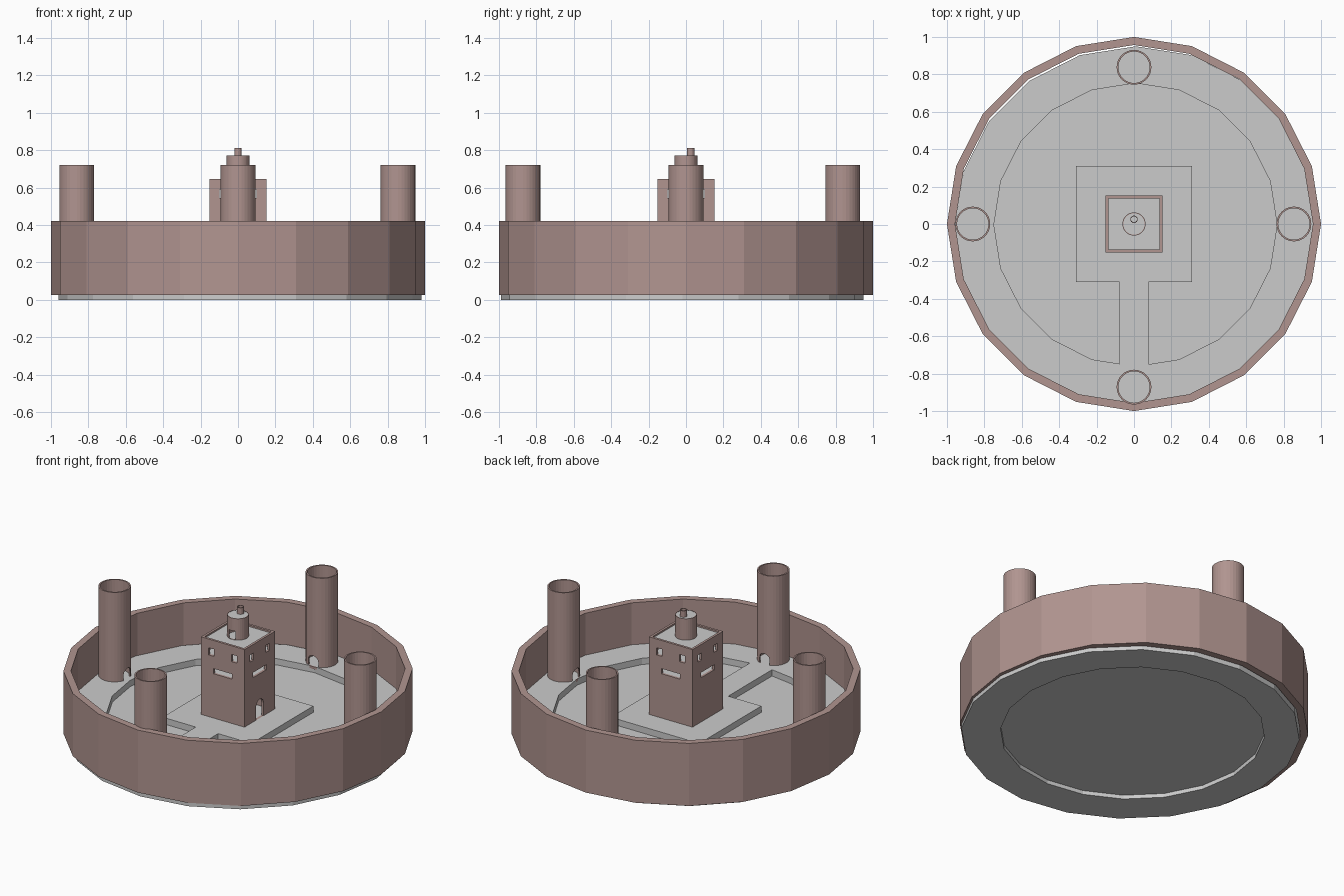
import bpy, bmesh
from math import cos, sin, pi, radians, sqrt
from mathutils import Matrix

if "Cube" in bpy.data.objects:
    bpy.data.objects.remove(bpy.data.objects["Cube"])

stone = bpy.data.materials.new("stone")
stone.diffuse_color = (0.44, 0.30, 0.28, 1)
stone.use_nodes = True
stone.node_tree.nodes["Principled BSDF"].inputs["Base Color"].default_value = stone.diffuse_color


def circle(n, r, cx=0, cy=0, start=0.0):
    return [(cx + r * cos(start + 2 * pi * i / n), cy + r * sin(start + 2 * pi * i / n)) for i in range(n)]


def rect(hx, y0, y1, cx=0):
    return [(cx - hx, y0), (cx + hx, y0), (cx + hx, y1), (cx - hx, y1)]


def solid(name, outer, z0, z1, inner=None, mat=None, matrix=None):
    """Extrude an outline upward; with an inner outline of equal count it becomes a tube."""
    bm = bmesh.new()
    n = len(outer)
    loop = lambda pts, z: [bm.verts.new((x, y, z)) for x, y in pts]
    ob, ot = loop(outer, z0), loop(outer, z1)
    if inner:
        ib, it = loop(inner, z0), loop(inner, z1)
        pairs = [(ob, ot), (ot, it), (it, ib), (ib, ob)]
    else:
        pairs = [(ob, ot)]
        bm.faces.new(ob[::-1])
        bm.faces.new(ot)
    for a, b in pairs:
        for i in range(n):
            j = (i + 1) % n
            bm.faces.new((a[i], a[j], b[j], b[i]))
    bmesh.ops.recalc_face_normals(bm, faces=bm.faces)
    if matrix:
        bm.transform(matrix)
    me = bpy.data.meshes.new(name)
    bm.to_mesh(me)
    bm.free()
    o = bpy.data.objects.new(name, me)
    bpy.context.collection.objects.link(o)
    if mat:
        me.materials.append(mat)
    return o


def cut(obj, outline, depth0, depth1, centre, turn):
    """Cut a hole drawn in the wall plane; turn 0 faces -y, 90 faces +x."""
    m = (Matrix.Translation((*centre, 0)) @ Matrix.Rotation(radians(turn), 4, 'Z')
         @ Matrix.Rotation(pi / 2, 4, 'X'))
    c = solid("cutter", outline, depth0, depth1, matrix=m)
    c.hide_render = True
    mod = obj.modifiers.new("hole", 'BOOLEAN')
    mod.operation, mod.solver, mod.object = 'DIFFERENCE', 'EXACT', c
    bpy.context.view_layer.objects.active = obj
    bpy.ops.object.modifier_apply(modifier=mod.name)
    bpy.data.objects.remove(c)


def arch(half, z0, z1):
    top = [(half * cos(pi * i / 6), z1 - half + half * sin(pi * i / 6)) for i in range(7)]
    return [(-half, z0), (half, z0)] + top


GROUND = 0.155

# ground: outer bank, moat floor, island with causeway
bank_out = circle(20, 0.97, 0.01, -0.02)
moat = circle(20, 0.757, 0.008, -0.004)
solid("outer_bank", bank_out, 0, GROUND, moat)
solid("moat_floor", moat, 0.025, 0.115)
island = [(-0.31, -0.31), (-0.078, -0.31), (-0.078, -0.765), (0.078, -0.765),
          (0.078, -0.31), (0.31, -0.31), (0.31, 0.31), (-0.31, 0.31)]
solid("island", island, 0.11, GROUND)

# curtain wall
solid("outer_wall", circle(20, 1.0), 0.025, 0.42, circle(20, 0.957), stone)

# four hollow towers, doors facing the middle
for label, c, turn in (("left", (-0.862, 0), 90), ("right", (0.855, 0), 270),
                       ("back", (0, 0.838), 0), ("front", (0, -0.872), 180)):
    t = solid(label + "_tower", circle(32, 0.093, *c), 0.14, 0.72, circle(32, 0.084, *c), stone)
    cut(t, arch(0.035, GROUND, GROUND + 0.07), 0.03, 0.15, c, turn)

# keep walls with two windows and a slit on each side, door on the right
s = sqrt(2)
keep = solid("keep_walls", circle(4, 0.152 * s, 0, 0, pi / 4), 0.026, 0.645,
             circle(4, 0.137 * s, 0, 0, pi / 4), stone)
for turn in (0, 90, 180, 270):
    for x in (-0.08, 0.08):
        cut(keep, rect(0.019, 0.545, 0.59, x), 0.1, 0.2, (0, 0), turn)
    cut(keep, rect(0.066, 0.435, 0.467), 0.1, 0.2, (0, 0), turn)
cut(keep, arch(0.038, GROUND, 0.275), 0.1, 0.2, (0, 0), 90)

# keep floors and roof
for name, z in (("lower_floor", 0.42), ("upper_floor", 0.53), ("keep_roof", 0.622)):
    solid(name, circle(4, 0.138 * s, 0, 0, pi / 4), z, z + 0.013)

# roof turret with door, lid and chimney
turret = solid("turret", circle(32, 0.062), 0.625, 0.77, circle(32, 0.057), stone)
cut(turret, rect(0.023, 0.637, 0.69), 0.03, 0.1, (0, 0), 0)
solid("turret_lid", circle(32, 0.0575), 0.758, 0.769)
solid("chimney", circle(16, 0.02, 0, 0.025), 0.76, 0.81, circle(16, 0.016, 0, 0.025), stone)
